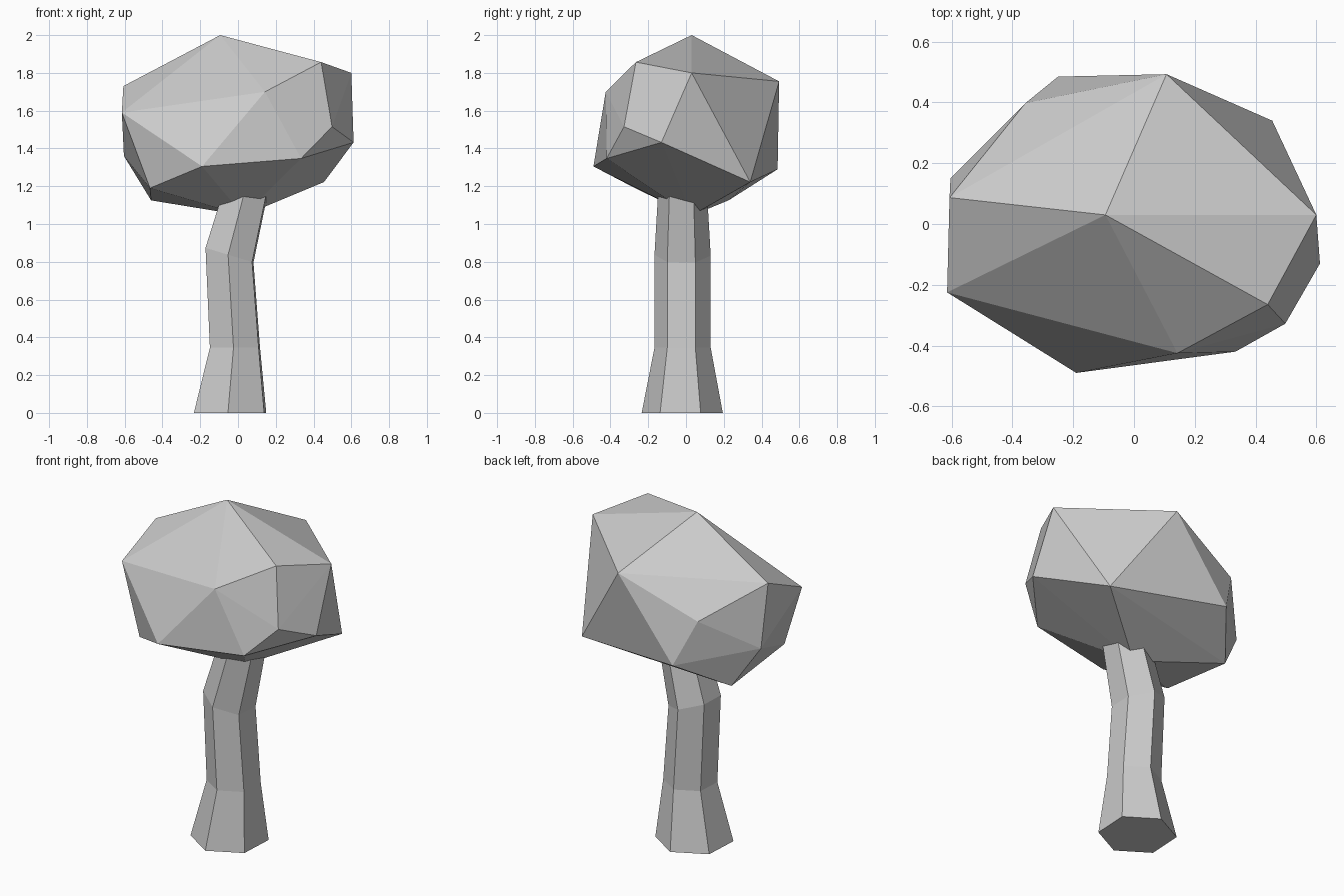
import bpy, bmesh
from math import sin, cos, tan, radians

if "Cube" in bpy.data.objects:
    bpy.data.objects.remove(bpy.data.objects["Cube"])


def add_object(name, bm):
    bmesh.ops.recalc_face_normals(bm, faces=bm.faces[:])
    mesh = bpy.data.meshes.new(name)
    bm.to_mesh(mesh)
    bm.free()
    obj = bpy.data.objects.new(name, mesh)
    bpy.context.collection.objects.link(obj)
    return obj


# Trunk: hexagonal rings (centre x, y, z, radius, lean in degrees) bridged upwards
SIDES = 6
rings = [
    (-0.042, -0.02, 0.00, 0.215, 0),
    (-0.016, -0.018, 0.345, 0.149, 0),
    (-0.045, -0.018, 0.835, 0.149, 17),
    (0.070, -0.018, 1.28, 0.123, 14),
]
bm = bmesh.new()
loops = []
for cx, cy, cz, r, lean in rings:
    loop = []
    for i in range(SIDES):
        a = radians(27 + 360 * i / SIDES)
        dx = r * cos(a) * cos(radians(lean))
        loop.append(bm.verts.new((cx + dx, cy + r * sin(a),
                                  cz - dx * tan(radians(lean)))))
    loops.append(loop)
for low, high in zip(loops, loops[1:]):
    for i in range(SIDES):
        j = (i + 1) % SIDES
        bm.faces.new((low[i], low[j], high[j], high[i]))
bm.faces.new(loops[0][::-1])
bm.faces.new(loops[-1])
add_object("trunk", bm)

# Crown: irregular faceted blob, the convex hull of its corner points
corners = [
    (-0.094, 0.03, 2.0),
    # upper corners
    (0.107, 0.493, 1.755), (0.60, 0.03, 1.80), (0.44, -0.265, 1.857),
    (0.143, -0.425, 1.70), (-0.615, -0.225, 1.59), (-0.607, 0.087, 1.73),
    (-0.357, 0.398, 1.55),
    # lower corners
    (-0.25, 0.485, 1.29), (0.455, 0.34, 1.222), (0.612, -0.13, 1.432),
    (0.498, -0.328, 1.515), (0.334, -0.42, 1.347), (-0.19, -0.49, 1.305),
    (-0.604, 0.15, 1.36), (-0.466, -0.27, 1.19), (-0.46, 0.225, 1.125),
    (0.03, 0.03, 1.045),
]
bm = bmesh.new()
for co in corners:
    bm.verts.new(co)
bmesh.ops.convex_hull(bm, input=bm.verts[:])
add_object("crown", bm)
